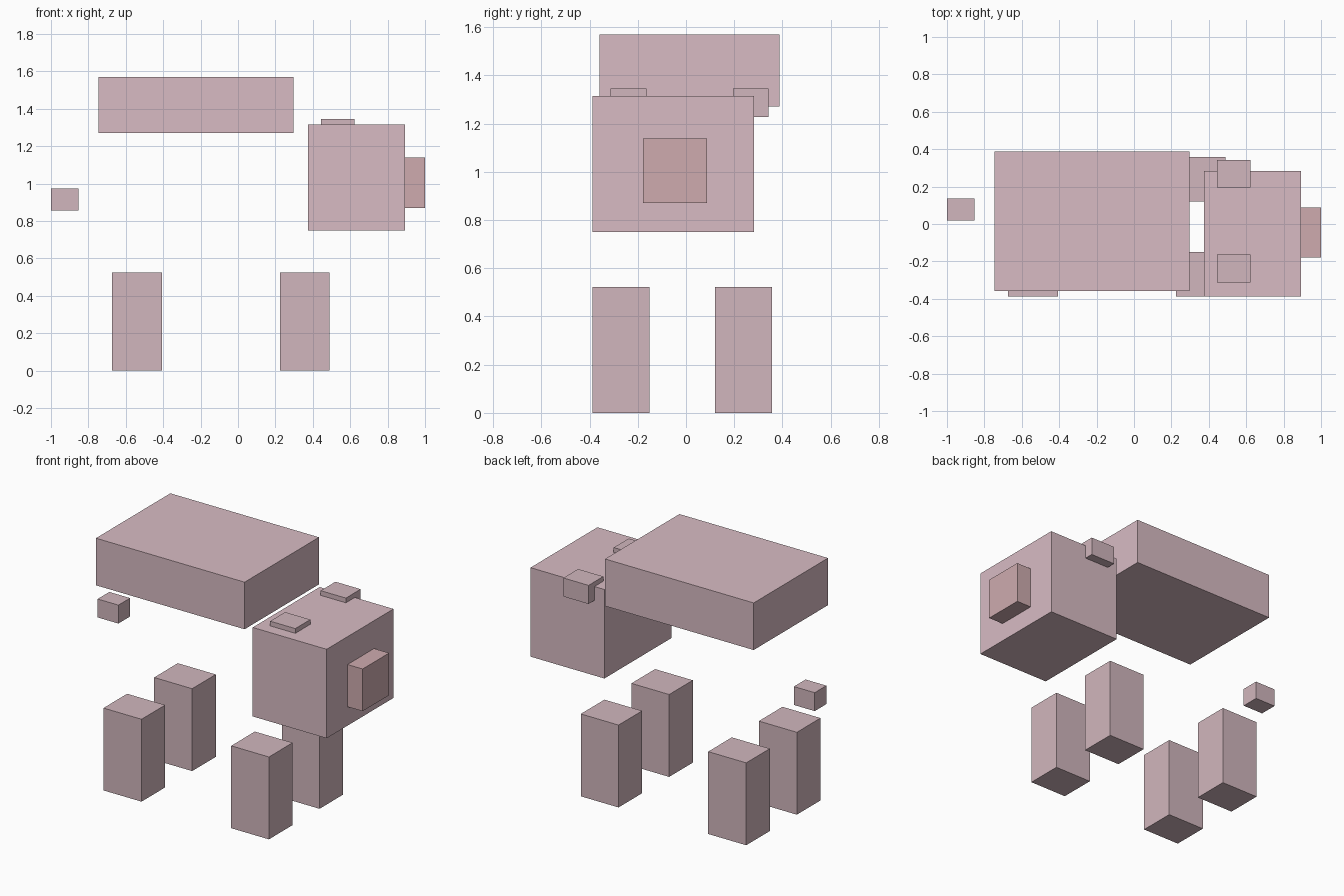
import bpy

if "Cube" in bpy.data.objects:
    bpy.data.objects.remove(bpy.data.objects["Cube"])


def material(name, rgb):
    m = bpy.data.materials.new(name)
    m.diffuse_color = (*rgb, 1)
    m.use_nodes = True
    m.node_tree.nodes["Principled BSDF"].inputs["Base Color"].default_value = m.diffuse_color
    return m


skin = material("skin_pink", (0.69, 0.50, 0.55))
limb = material("limb_pink", (0.64, 0.47, 0.51))
nose = material("snout_pink", (0.62, 0.41, 0.43))


def box(name, x, y, z, mat):
    """Box from (min, max) ranges on each axis."""
    ranges = (x, y, z)
    bpy.ops.mesh.primitive_cube_add(size=1, location=[(a + b) / 2 for a, b in ranges])
    ob = bpy.context.object
    ob.name = name
    ob.scale = [b - a for a, b in ranges]
    bpy.ops.object.transform_apply(location=False, rotation=False, scale=True)
    ob.data.materials.append(mat)
    return ob


# Torso, head and snout
box("torso", (-0.747, 0.297), (-0.358, 0.388), (1.271, 1.57), skin)
box("head", (0.375, 0.894), (-0.388, 0.283), (0.75, 1.315), skin)
box("snout", (0.894, 1.0), (-0.178, 0.088), (0.87, 1.138), nose)

# Tail
box("tail", (-1.0, -0.854), (0.02, 0.137), (0.855, 0.972), limb)

# Ears
for side, y in (("right", (-0.313, -0.163)), ("left", (0.194, 0.342))):
    box(f"{side}_ear", (0.445, 0.622), y, (1.227, 1.345), limb)

# Legs
for end, x in (("rear", (-0.673, -0.406)), ("front", (0.224, 0.489))):
    for side, y in (("right", (-0.388, -0.151)), ("left", (0.12, 0.357))):
        box(f"{end}_{side}_leg", x, y, (0, 0.523), limb)
